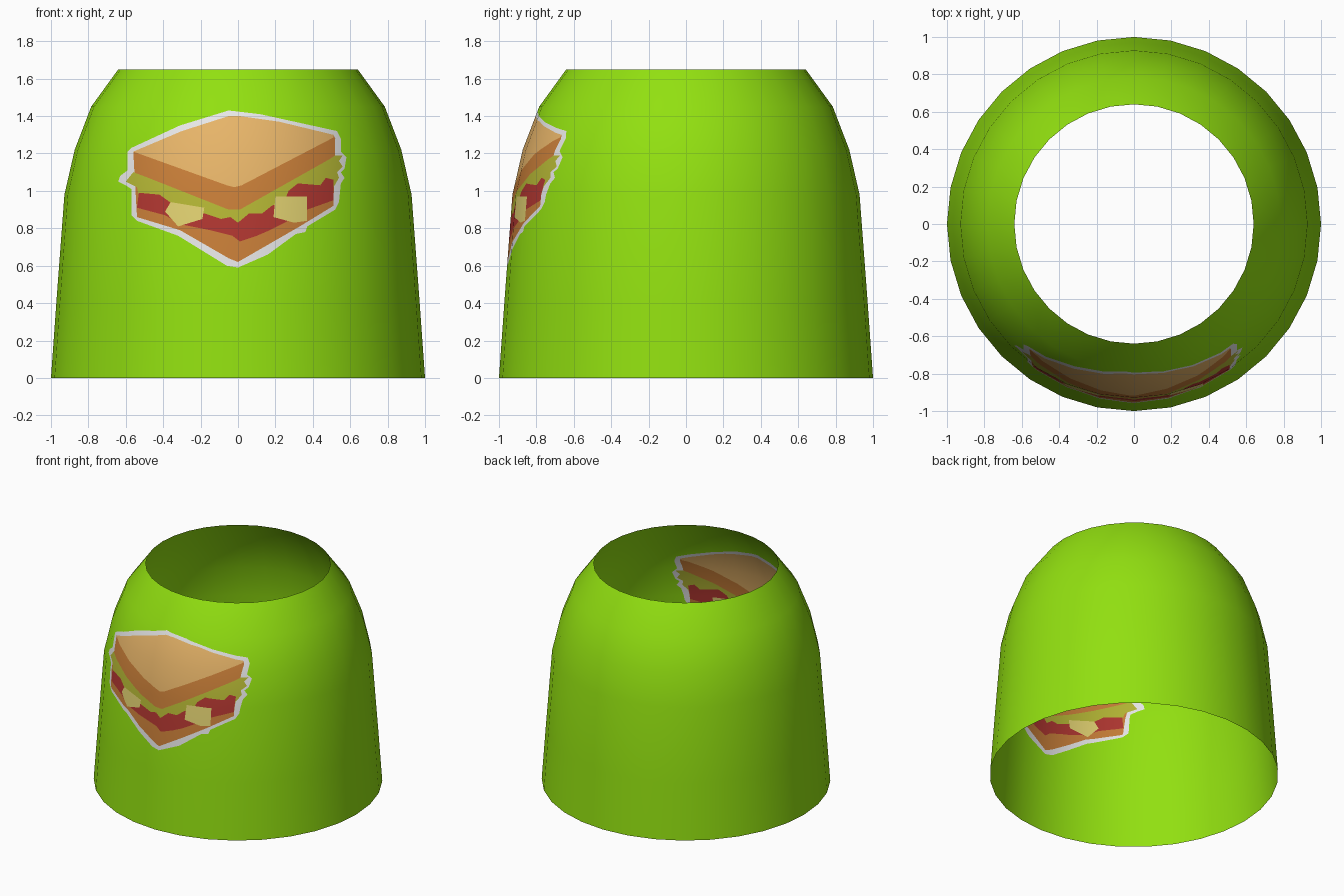
import bpy, bmesh, math
from mathutils import Vector
from mathutils.geometry import delaunay_2d_cdt

if "Cube" in bpy.data.objects:
    bpy.data.objects.remove(bpy.data.objects["Cube"])

SIDES, STEP, HALF = 32, 2 * math.pi / 32, 4          # sticker spans 4 facets each side of front
PROFILE = [(1.0, 0.0), (0.97, 0.42), (0.928, 0.98), (0.873, 1.22), (0.785, 1.45), (0.64, 1.65)]

# Sticker layers in the front view, hundredths of a unit (x, z), painted in order
OUTLINE = [(-5, 143), (12, 141), (53, 132), (55, 128), (55, 121), (58, 118), (57, 112), (55, 110),
           (57, 107), (55, 104), (54, 94), (52, 90), (37, 81), (36, 78), (31, 77), (16, 66),
           (0, 59), (-6, 60), (-32, 76), (-54, 84), (-57, 87), (-57, 101), (-60, 103), (-64, 105),
           (-63, 108), (-59, 111), (-59, 121), (-57, 123), (-31, 135)]
CRUST = [(-56, 121), (-30, 132), (-5, 140), (1, 140), (22, 137), (51, 130), (52, 128), (51, 92),
         (33, 81), (0, 62), (-5, 64), (-31, 79), (-54, 86)]
BREAD = [(-56, 121), (-30, 132), (-5, 140), (1, 140), (22, 137), (51, 130), (51, 128.5),
         (2, 103), (-2, 102), (-6, 103)]
LETTUCE = [(-56, 110), (-48, 107), (-5, 90), (1, 90), (49, 117), (52, 119), (56, 119), (54, 116),
           (56, 113), (53, 110), (54, 107), (50, 100), (36, 95), (20, 86), (0, 80), (-18, 84),
           (-36, 90), (-53, 97), (-54, 102), (-60, 105)]
HAM = [(-53, 99), (-42, 98), (-35, 93), (-18, 88), (-9, 85), (-4, 86), (0, 83), (6, 88), (13, 88),
       (18, 92), (25, 95), (27, 100), (32, 104), (44, 103), (47, 107), (51, 106), (51, 95),
       (37, 90), (25, 83), (17, 79), (10, 76), (1, 73), (-3, 76), (-15, 79), (-30, 82),
       (-39, 87), (-54, 91)]
CHEESE_LEFT = [(-36, 94), (-18, 91), (-19, 85), (-32, 81), (-39, 89)]
CHEESE_RIGHT = [(20, 97), (37, 97), (37, 84), (30, 83), (19, 86)]
LAYERS = [(OUTLINE, 1), (CRUST, 2), (BREAD, 3), (LETTUCE, 4), (HAM, 5), (CHEESE_LEFT, 6), (CHEESE_RIGHT, 6)]
LAYERS = [([(x / 100, z / 100) for x, z in pts], m) for pts, m in LAYERS]


def material(name, rgb):
    mat = bpy.data.materials.new(name)
    lin = [((c / 255 + 0.055) / 1.055) ** 2.4 if c > 10 else c / 255 / 12.92 for c in rgb]
    mat.diffuse_color = (*lin, 1)
    mat.use_nodes = True
    mat.node_tree.nodes["Principled BSDF"].inputs["Base Color"].default_value = mat.diffuse_color
    return mat


def radius(z):
    for (r0, z0), (r1, z1) in zip(PROFILE, PROFILE[1:]):
        if z <= z1 + 1e-6:
            return r0 + (r1 - r0) * (z - z0) / (z1 - z0)
    return PROFILE[-1][0]


def on_shell(x, z):
    """Push a front-view point straight back onto the faceted shell."""
    r = radius(z)
    a = math.asin(max(-1, min(1, x / r)))
    i = max(-HALF, min(HALF - 1, math.floor(a / STEP)))
    xa, xb = r * math.sin(i * STEP), r * math.sin((i + 1) * STEP)
    ya, yb = -r * math.cos(i * STEP), -r * math.cos((i + 1) * STEP)
    return Vector((x, ya + (yb - ya) * (x - xa) / (xb - xa), z))


def inside(p, poly):
    hit = False
    for (x0, y0), (x1, y1) in zip(poly, poly[1:] + poly[:1]):
        if (y0 > p[1]) != (y1 > p[1]) and p[0] < x0 + (p[1] - y0) * (x1 - x0) / (y1 - y0):
            hit = not hit
    return hit


bm = bmesh.new()

# Plain part of the shell: quads around the back and sides
ring = [[bm.verts.new((r * math.sin(i * STEP), -r * math.cos(i * STEP), z))
         for i in range(HALF, SIDES - HALF + 1)] for r, z in PROFILE]
for lo, hi in zip(ring, ring[1:]):
    for i in range(len(lo) - 1):
        bm.faces.new((lo[i], lo[i + 1], hi[i + 1], hi[i]))

# Front part: facet grid and sticker outlines cut together in the front view
pts, edges = [], []
W = 2 * HALF + 1
for k, (r, z) in enumerate(PROFILE):
    for i in range(W):
        n = len(pts)
        pts.append(Vector((r * math.sin((i - HALF) * STEP), z)))
        if i:
            edges.append((n - 1, n))
        if k:
            edges.append((n - W, n))
for poly, _ in LAYERS:
    n = len(pts)
    pts += [Vector(p) for p in poly]
    edges += [(n + i, n + (i + 1) % len(poly)) for i in range(len(poly))]
flat, _, tris, *_ = delaunay_2d_cdt(pts, edges, [], 1, 1e-5)
verts = [bm.verts.new(on_shell(*p)) for p in flat]
for t in tris:
    f = bm.faces.new([verts[i] for i in t])
    c = sum((flat[i] for i in t), Vector((0, 0))) / 3
    for poly, m in LAYERS:
        if inside(c, poly):
            f.material_index = m
bmesh.ops.remove_doubles(bm, verts=bm.verts, dist=1e-4)
for f in bm.faces:
    f.smooth = True
    f.normal_update()
    c = f.calc_center_median()
    if f.normal.x * c.x + f.normal.y * c.y < 0:
        f.normal_flip()

mesh = bpy.data.meshes.new("cup_shell")
bm.to_mesh(mesh)
bm.free()
for name, rgb in [("lime_green", (146, 224, 16)), ("sticker_white", (238, 238, 238)),
                  ("crust_brown", (200, 126, 56)), ("bread_tan", (238, 186, 108)),
                  ("lettuce_olive", (180, 182, 52)), ("ham_red", (176, 54, 48)),
                  ("cheese_yellow", (224, 208, 112))]:
    mesh.materials.append(material(name, rgb))

# Smooth normals of the round shell, so the cut lines do not show in the shading
tilts = [math.atan2(a[0] - b[0], b[1] - a[1]) for a, b in zip(PROFILE, PROFILE[1:])]
node = [tilts[0]] + [(a + b) / 2 for a, b in zip(tilts, tilts[1:])] + [tilts[-1]]


def normal(co):
    for k in range(len(PROFILE) - 1):
        z0, z1 = PROFILE[k][1], PROFILE[k + 1][1]
        if co.z <= z1 + 1e-6:
            t = node[k] + (node[k + 1] - node[k]) * (co.z - z0) / (z1 - z0)
            break
    d = Vector((co.x, co.y, 0)).normalized()
    return d * math.cos(t) + Vector((0, 0, math.sin(t)))


mesh.normals_split_custom_set_from_vertices([normal(v.co) for v in mesh.vertices])
bpy.context.collection.objects.link(bpy.data.objects.new("cup_shell", mesh))
